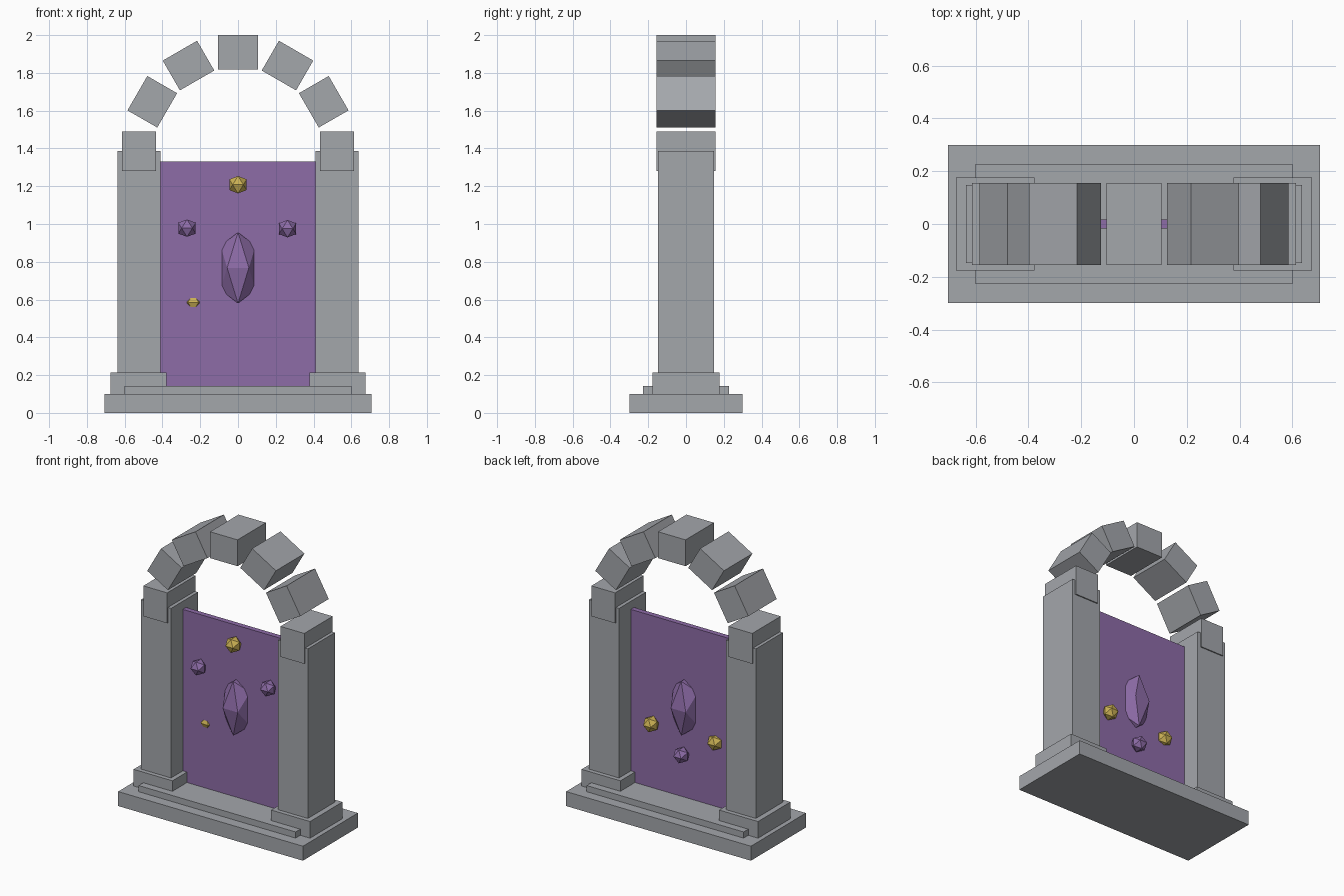
import bpy, bmesh, math
from mathutils import Matrix, Vector

if "Cube" in bpy.data.objects:
    bpy.data.objects.remove(bpy.data.objects["Cube"], do_unlink=True)


def material(name, rgb):
    m = bpy.data.materials.new(name)
    m.use_nodes = True
    m.diffuse_color = (*rgb, 1)
    m.node_tree.nodes["Principled BSDF"].inputs["Base Color"].default_value = (*rgb, 1)
    return m


stone = material("grey stone", (0.37, 0.385, 0.41))
violet = material("violet", (0.27, 0.15, 0.39))
gold = material("gold", (0.60, 0.44, 0.09))


def add_object(name, bm, mat):
    bmesh.ops.recalc_face_normals(bm, faces=bm.faces)
    mesh = bpy.data.meshes.new(name)
    bm.to_mesh(mesh)
    bm.free()
    mesh.materials.append(mat)
    ob = bpy.data.objects.new(name, mesh)
    bpy.context.collection.objects.link(ob)
    return ob


def box(name, centre, size, mat, tilt=0):
    bm = bmesh.new()
    bmesh.ops.create_cube(bm, size=1)
    bm.transform(Matrix.Translation(centre) @ Matrix.Rotation(tilt, 4, 'Y')
                 @ Matrix.Diagonal((*size, 1)))
    return add_object(name, bm, mat)


def gem(name, centre, half, mat):
    """Twenty-sided gem with a level edge facing front and back."""
    bm = bmesh.new()
    s = 2 / (1 + math.sqrt(5))
    for a in (-1, 1):
        for b in (-s, s):
            for p in ((0, b, a), (b, a, 0), (a, 0, b)):
                bm.verts.new([c + h * v for c, h, v in zip(centre, half, p)])
    bmesh.ops.convex_hull(bm, input=bm.verts)
    return add_object(name, bm, mat)


# Plinth and step
box("base_slab", (0, 0, 0.05), (1.412, 0.6, 0.1), stone)
box("base_step", (0, 0, 0.12), (1.2, 0.456, 0.045), stone)

# Pillars
for side, label in ((-1, "right"), (1, "left")):
    box(label + "_pillar_foot", (side * 0.526, 0, 0.157), (0.297, 0.354, 0.116), stone)
    box(label + "_pillar_shaft", (side * 0.523, 0, 0.79), (0.228, 0.294, 1.192), stone)

# Ring of separate arch blocks
for i in range(-3, 4):
    angle = math.radians(30 * i)
    centre = (0.524 * math.sin(angle), 0, 1.385 + 0.524 * math.cos(angle))
    box(f"arch_block_{i + 4}", centre, (0.21, 0.31, 0.182), stone, angle)

# Portal panel and central crystal
box("portal_panel", (0, 0, 0.73), (0.824, 0.036, 1.2), violet)
gem("central_crystal", (0, 0, 0.768), (0.093, 0.085, 0.188), violet)

# Small gems around the crystal, on both faces of the panel
for i, (x, y, z, mat) in enumerate((
        (0, -0.05, 1.208, gold), (-0.27, -0.045, 0.978, violet),
        (0.262, -0.045, 0.975, violet), (-0.237, 0.019, 0.585, gold),
        (0.235, 0.045, 0.595, gold), (0, 0.05, 0.445, violet))):
    gem(f"small_gem_{i + 1}", (x, y, z), (0.046, 0.046, 0.046), mat)
